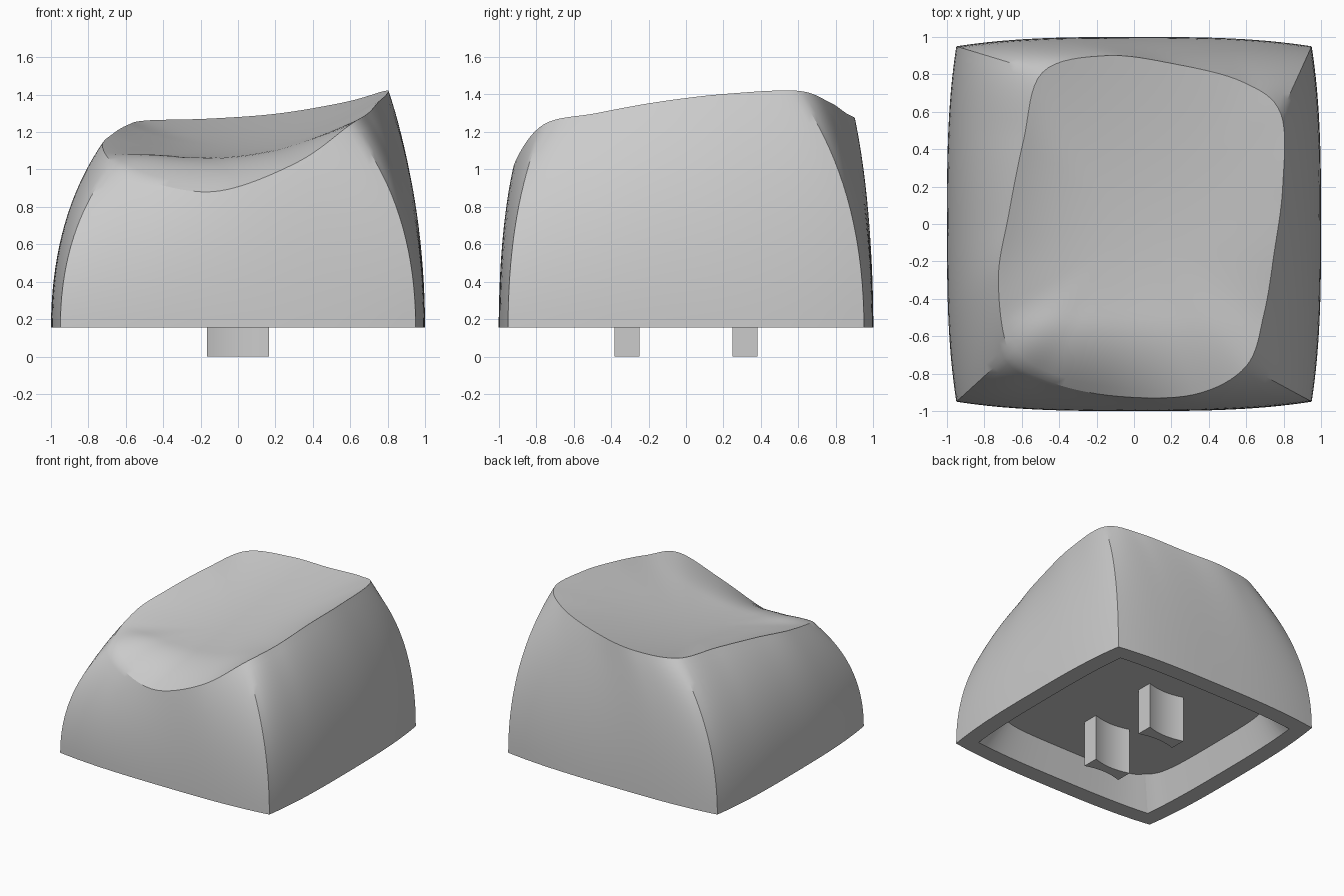
import bpy, bmesh, math
from mathutils import Vector

cube = bpy.data.objects.get("Cube")
if cube:
    bpy.data.objects.remove(cube)

BASE, CEILING = 0.155, 0.38
STEPS = 8          # subdivisions per rim control point
WALL_RINGS, DISH_RINGS = 18, 20

grey = bpy.data.materials.new("light grey plastic")
grey.use_nodes = True
grey.diffuse_color = (0.6, 0.6, 0.6, 1)
grey.node_tree.nodes["Principled BSDF"].inputs["Base Color"].default_value = (0.6, 0.6, 0.6, 1)

# Dish rim: four points per side, each side starting at a corner
RIM = [Vector(p) for p in (
    (-.665, -.69, 1.035), (-.46, -.84, .93), (-.10, -.92, .885), (.32, -.912, 1.04),
    (.60, -.76, 1.24), (.695, -.48, 1.30), (.75, -.15, 1.36), (.795, .20, 1.402),
    (.785, .59, 1.42), (.58, .76, 1.362), (.22, .855, 1.30), (-.15, .90, 1.272),
    (-.49, .81, 1.262), (-.59, .45, 1.238), (-.67, .05, 1.19), (-.725, -.30, 1.13))]


def rim_point(i, t):
    """Closed smooth spline through the rim points."""
    a, b, c, d = (RIM[(i + k) % len(RIM)] for k in (-1, 0, 1, 2))
    return (2*b + (c - a)*t + (2*a - 5*b + 4*c - d)*t*t + (3*b - a - 3*c + d)*t**3) / 2


def base_point(side, u, corner=0.95, bulge=0.05):
    """Square outline with slightly bowed sides."""
    x = (2*u - 1) * corner
    y = -corner - bulge * (1 - abs(2*u - 1)**3)
    for _ in range(side):
        x, y = -y, x
    return Vector((x, y, BASE))


def dish(p):
    """Finger scoop: a valley along y that rolls over at the front."""
    x, y = p.x, p.y
    valley = 1.12 + 0.13*y + 0.06*y*y + 0.11*x + (0.26 - 0.13*y)*x*x
    roll = max(0, -0.5 - y)**2 * max(0, 0.9 - 1.2*x)
    return valley - roll


def finish(bm, name):
    bmesh.ops.recalc_face_normals(bm, faces=bm.faces)
    mesh = bpy.data.meshes.new(name)
    bm.to_mesh(mesh)
    bm.free()
    mesh.materials.append(grey)
    obj = bpy.data.objects.new(name, mesh)
    bpy.context.collection.objects.link(obj)
    bpy.ops.object.select_all(action='DESELECT')
    obj.select_set(True)
    bpy.context.view_layer.objects.active = obj
    bpy.ops.object.shade_smooth_by_angle(angle=math.radians(30))


def column(i, t):
    """One vertical strip, from cavity ceiling round the wall to the dish."""
    side, u = i // 4, (i % 4 + t) / 4
    foot, rim = base_point(side, u), rim_point(i, t)
    # cavity ceiling with rounded corners, then the inner edge
    roof = base_point(side, u, 0.76, 0.03) * (1 - 0.10 * abs(2*u - 1)**6)
    roof.z = CEILING
    pts = [roof, base_point(side, u, 0.83, 0.03)]
    # outer wall curve, upright at the foot
    mid = foot.copy()
    mid.z = BASE + 0.6 * (rim.z - BASE)
    for k in range(WALL_RINGS + 1):
        s = k / WALL_RINGS
        pts.append(foot*(1-s)**2 + mid*2*s*(1-s) + rim*s*s)
    # concave dish, eased into the rim
    for k in range(1, DISH_RINGS):
        s = 1 - k / DISH_RINGS
        p = rim * s
        p.z = dish(p) + (rim.z - dish(rim)) * s**4
        pts.append(p)
    return pts


# Cap shell
bm = bmesh.new()
cols = [[bm.verts.new(p) for p in column(i, k / STEPS)]
        for i in range(len(RIM)) for k in range(STEPS)]
dish_centre = bm.verts.new((0, 0, dish(Vector())))
for a, b in zip(cols, cols[1:] + cols[:1]):
    for k in range(len(a) - 1):
        bm.faces.new((a[k], b[k], b[k+1], a[k+1]))
    bm.faces.new((a[-1], b[-1], dish_centre))
bm.faces.new([c[0] for c in cols])
finish(bm, "cap_shell")

# Two stem prongs with hollowed long faces
for name, y in (("front_prong", -0.315), ("back_prong", 0.315)):
    bm = bmesh.new()
    edge = []
    for k in range(13):
        q = k / 6 - 1
        edge.append((0.165 * q, 0.067 - 0.028 * (1 - q * q)))
    outline = [(x, y - w) for x, w in edge] + [(x, y + w) for x, w in reversed(edge)]
    face = bm.faces.new([bm.verts.new((px, py, 0)) for px, py in outline])
    top = bmesh.ops.extrude_face_region(bm, geom=[face])["geom"]
    bmesh.ops.translate(bm, vec=(0, 0, CEILING + 0.01),
                        verts=[v for v in top if isinstance(v, bmesh.types.BMVert)])
    finish(bm, name)
